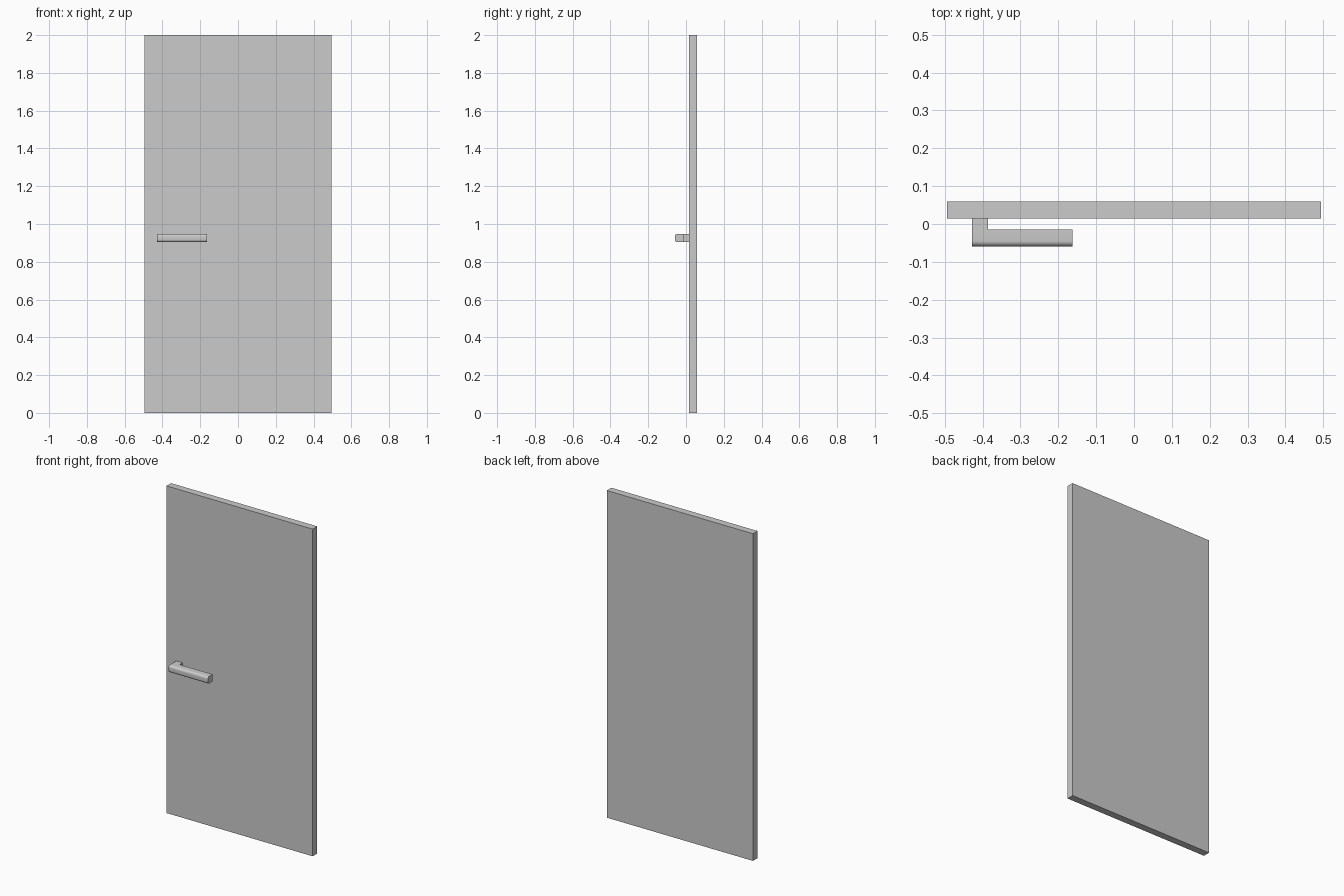
import bpy, bmesh, math

if "Cube" in bpy.data.objects:
    bpy.data.objects.remove(bpy.data.objects["Cube"])


def box(name, x, y, z):
    bpy.ops.mesh.primitive_cube_add(size=1, location=(sum(x) / 2, sum(y) / 2, sum(z) / 2))
    ob = bpy.context.object
    ob.name = name
    ob.scale = (x[1] - x[0], y[1] - y[0], z[1] - z[0])
    bpy.ops.object.transform_apply(location=False, rotation=False, scale=True)
    return ob


X0, X1 = -0.428, -0.163      # handle length
Y0, Y1 = -0.059, -0.014      # bar depth
Z0, Z1 = 0.904, 0.948        # handle height
DOOR_FRONT, DOOR_BACK = 0.015, 0.059

# Door slab
box("door_panel", (-0.494, 0.494), (DOOR_FRONT, DOOR_BACK), (0, 2))

# Stem joining the handle to the door
box("handle_stem", (X0, X0 + 0.043), (Y1, DOOR_FRONT), (Z0, Z1))

# Handle bar: flat back, rounded front edges, extruded sideways
R, N = 0.014, 6
profile = [(Y1, Z1), (Y1, Z0)]
for cz, start in ((Z0 + R, 270), (Z1 - R, 180)):
    for i in range(N + 1):
        a = math.radians(start - 90 * i / N)
        profile.append((Y0 + R + R * math.cos(a), cz + R * math.sin(a)))
bm = bmesh.new()
face = bm.faces.new([bm.verts.new((X0, y, z)) for y, z in profile])
ext = bmesh.ops.extrude_face_region(bm, geom=[face], use_keep_orig=True)
bmesh.ops.translate(bm, vec=(X1 - X0, 0, 0),
                    verts=[v for v in ext["geom"] if isinstance(v, bmesh.types.BMVert)])
bmesh.ops.recalc_face_normals(bm, faces=bm.faces)
mesh = bpy.data.meshes.new("handle_bar")
bm.to_mesh(mesh)
bm.free()
bar = bpy.data.objects.new("handle_bar", mesh)
bpy.context.collection.objects.link(bar)
bpy.ops.object.select_all(action="DESELECT")
bar.select_set(True)
bpy.context.view_layer.objects.active = bar
bpy.ops.object.shade_smooth_by_angle(angle=math.radians(30))
